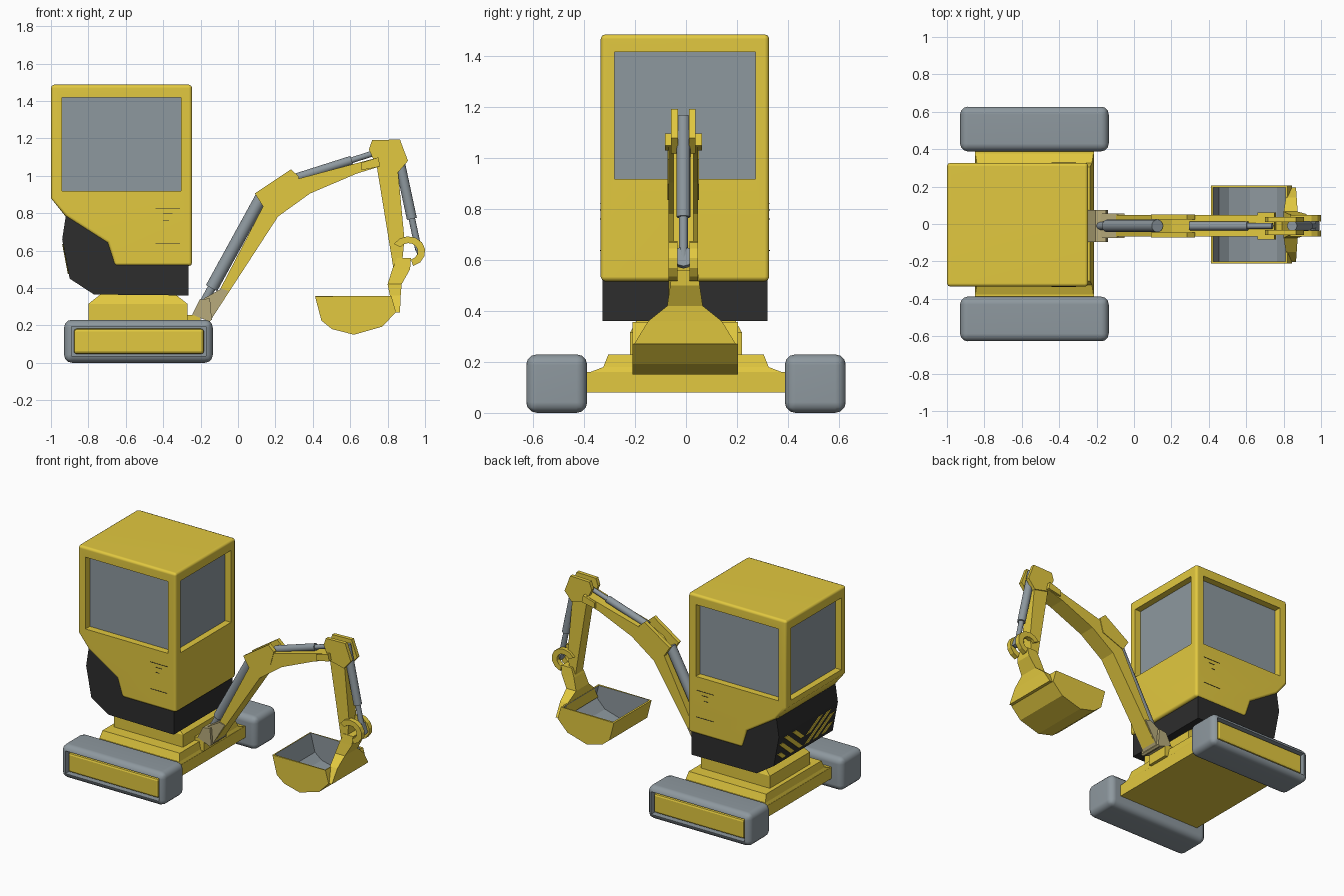
import bpy, bmesh, math
from mathutils import Vector

if "Cube" in bpy.data.objects:
    bpy.data.objects.remove(bpy.data.objects["Cube"])


def material(name, rgb):
    m = bpy.data.materials.new(name)
    m.diffuse_color = (*rgb, 1)
    m.use_nodes = True
    m.node_tree.nodes["Principled BSDF"].inputs["Base Color"].default_value = m.diffuse_color
    return m


YELLOW = material("yellow paint", (0.76, 0.58, 0.05))
GREY = material("blue grey", (0.27, 0.315, 0.345))
BLACK = material("near black", (0.026, 0.026, 0.026))
TAN = material("worn tan metal", (0.48, 0.41, 0.2))
ARM_Y = -0.01


def make(name, verts, faces, mat):
    bm = bmesh.new()
    vs = [bm.verts.new(v) for v in verts]
    for f in faces:
        bm.faces.new([vs[i] for i in f])
    bmesh.ops.recalc_face_normals(bm, faces=bm.faces)
    me = bpy.data.meshes.new(name)
    bm.to_mesh(me)
    bm.free()
    me.materials.append(mat)
    ob = bpy.data.objects.new(name, me)
    bpy.context.collection.objects.link(ob)
    return ob


def loft(name, rings, mat):
    """Skin a list of equal-length vertex rings and cap both ends."""
    n = len(rings[0])
    verts = [p for r in rings for p in r]
    faces = [list(range(n)), list(range(len(verts) - n, len(verts)))]
    for k in range(len(rings) - 1):
        for i in range(n):
            j = (i + 1) % n
            faces.append([k * n + i, k * n + j, (k + 1) * n + j, (k + 1) * n + i])
    return make(name, verts, faces, mat)


def prism(name, pts, y0, y1, mat):
    return loft(name, [[(x, y, z) for x, z in pts] for y in (y0, y1)], mat)


def rect(x0, x1, y0, y1, z):
    return [(x0, y0, z), (x1, y0, z), (x1, y1, z), (x0, y1, z)]


def box(name, x0, x1, y0, y1, z0, z1, mat):
    return loft(name, [rect(x0, x1, y0, y1, z0), rect(x0, x1, y0, y1, z1)], mat)


def apply(ob, kind, **props):
    mod = ob.modifiers.new(kind.lower(), kind)
    for k, v in props.items():
        setattr(mod, k, v)
    bpy.context.view_layer.objects.active = ob
    bpy.ops.object.modifier_apply(modifier=mod.name)


def cut(ob, *dims):
    cutter = box("cutter", *dims, YELLOW)
    cutter.hide_render = True
    apply(ob, 'BOOLEAN', object=cutter, operation='DIFFERENCE', solver='EXACT')
    bpy.data.objects.remove(cutter)


def smooth(ob, angle=35, weighted=False):
    bpy.ops.object.select_all(action='DESELECT')
    ob.select_set(True)
    bpy.context.view_layer.objects.active = ob
    bpy.ops.object.shade_smooth_by_angle(angle=math.radians(angle))
    if weighted:  # keeps the large faces looking flat
        mod = ob.modifiers.new("weighted", 'WEIGHTED_NORMAL')
        mod.keep_sharp = True


def rod(name, a, b, r, mat, y=ARM_Y, n=16):
    """Cylinder between two (x, z) points in the arm plane."""
    a, b = Vector((a[0], y, a[1])), Vector((b[0], y, b[1]))
    d = (b - a).normalized()
    side, up = Vector((0, 1, 0)), d.cross(Vector((0, 1, 0)))
    circle = [(math.cos(t), math.sin(t)) for t in (2 * math.pi * i / n for i in range(n))]
    ob = loft(name, [[p + side * c * r + up * s * r for c, s in circle] for p in (a, b)], mat)
    smooth(ob)


def ram(name, a, b, r, split):
    """Hydraulic ram: thick barrel from a, thin rod on to b."""
    m = tuple(p + (q - p) * split for p, q in zip(a, b))
    rod(name + "_barrel", a, m, r, GREY)
    rod(name + "_rod", a, b, r * 0.65, GREY)


# Tracks with recessed side panels
for s, side in ((-1, "front"), (1, "back")):
    y0, y1 = sorted((s * 0.388, s * 0.628))
    track = box(side + "_track", -0.93, -0.135, y0, y1, 0, 0.23, GREY)
    apply(track, 'BEVEL', width=0.042, segments=3)
    c0, c1 = sorted((s * 0.585, s * 0.7))
    cut(track, -0.89, -0.17, c0, c1, 0.036, 0.194)
    smooth(track, weighted=True)
    p0, p1 = sorted((s * 0.5, s * 0.618))
    panel = box(side + "_track_panel", -0.878, -0.182, p0, p1, 0.047, 0.182, YELLOW)
    apply(panel, 'BEVEL', width=0.015, segments=2)

# Chassis and stepped turntable
box("chassis_plate", -0.85, -0.215, -0.4, 0.4, 0.08, 0.16, YELLOW)
loft("chassis_step", [rect(-0.85, -0.215, -0.39, 0.39, 0.155),
                      rect(-0.84, -0.225, -0.325, 0.325, 0.18),
                      rect(-0.83, -0.235, -0.305, 0.305, 0.23)], YELLOW)
loft("turntable", [rect(-0.80, -0.27, -0.22, 0.22, 0.22),
                   rect(-0.80, -0.27, -0.22, 0.22, 0.315),
                   rect(-0.73, -0.34, -0.19, 0.19, 0.37)], YELLOW)

# Counterweight and its chevron stripes
prism("counterweight", [(-0.92, 0.79), (-0.94, 0.66), (-0.90, 0.45), (-0.77, 0.365),
                        (-0.265, 0.36), (-0.265, 0.53), (-0.6, 0.6), (-0.7, 0.7)],
      -0.328, 0.32, BLACK)
for s in (-1, 1):
    for i in range(-1, 3):
        u, w, slant = 0.01 + 0.092 * i, 0.045, 0.27
        low = min(0.88, 0.88 - (0.01 - u) / slant)      # clip at the centre line
        top = max(0.12, 0.88 - (0.305 - w - u) / slant)  # clip at the outer edge
        quad = [(u + (0.88 - t) * slant + d, t) for t, d in
                ((low, 0), (low, w), (top, w), (top, 0))]
        rings = [[(-0.94 + 0.04 * t - d, s * y, 0.66 - 0.21 * t) for y, t in quad]
                 for d in (-0.002, 0.005)]
        loft("chevron_stripe", rings, YELLOW)

# Cab shell with recessed windows on four sides
cab = prism("cab", [(-1, 1.487), (-0.245, 1.487), (-0.245, 0.517), (-0.66, 0.517),
                    (-0.70, 0.64), (-0.92, 0.78), (-1, 0.88)], -0.335, 0.327, YELLOW)
apply(cab, 'BEVEL', width=0.018, segments=2, limit_method='ANGLE', angle_limit=math.radians(60))
for y0, y1 in ((-0.5, -0.278), (0.271, 0.5)):
    cut(cab, -0.94, -0.305, y0, y1, 0.918, 1.418)
for x0, x1 in ((-1.2, -0.945), (-0.3, 0)):
    cut(cab, x0, x1, -0.28, 0.273, 0.918, 1.418)
smooth(cab, 48, weighted=True)
box("window_glass", -0.955, -0.29, -0.287, 0.28, 0.91, 1.43, GREY)

# Thin vent slits on the cab sides
for y0, y1 in ((-0.337, -0.333), (0.325, 0.329)):
    for x0, x1, z in ((-0.44, -0.31, 0.822), (-0.4, -0.35, 0.795),
                      (-0.4, -0.37, 0.76), (-0.44, -0.31, 0.636)):
        box("vent_slit", x0, x1, y0, y1, z, z + 0.003, BLACK)

# Boom foot, flared where it meets the chassis
prism("boom_foot_base", [(-0.245, 0.257), (-0.205, 0.337), (-0.15, 0.345), (-0.14, 0.23),
                         (-0.152, 0.22)], ARM_Y - 0.085, ARM_Y + 0.085, TAN)
prism("boom_foot", [(-0.16, 0.22), (-0.18, 0.345), (-0.09, 0.396), (-0.05, 0.385), (-0.145, 0.228)],
      ARM_Y - 0.066, ARM_Y + 0.066, TAN)
box("foot_mount", -0.28, -0.2, ARM_Y - 0.08, ARM_Y + 0.08, 0.17, 0.255, YELLOW)

# Boom, with side cheeks holding the rams at the bend
prism("boom", [(-0.15, 0.222), (0.214, 0.782), (0.385, 0.905), (0.636, 1.012),
               (0.76, 1.05), (0.75, 1.098), (0.326, 0.985), (0.2, 0.92),
               (0.134, 0.836), (-0.1, 0.385)], ARM_Y - 0.058, ARM_Y + 0.058, YELLOW)
cheek = [(0.134, 0.836), (0.09, 0.905), (0.283, 1.034), (0.326, 0.996), (0.3, 0.9)]
fork = [(0.66, 1.03), (0.74, 1.045), (0.76, 1.05), (0.75, 1.098), (0.66, 1.07)]
head = [(0.743, 1.044), (0.70, 1.14), (0.717, 1.19), (0.866, 1.194),
        (0.882, 1.15), (0.909, 1.08), (0.856, 1.018)]
arc = [(0.9114 + r * math.cos(t), 0.595 + 0.9 * r * math.sin(t))
       for r, steps in ((0.09, range(9)), (0.05, range(8, -1, -1)))
       for t in (math.radians(150 - 28 * k) for k in steps)]
for s in (-1, 1):
    for name, pts, a, b in (("boom_cheek", cheek, 0.035, 0.062), ("boom_fork", fork, 0.05, 0.072),
                            ("stick_head", head, 0.022, 0.048), ("bucket_link", arc, 0.024, 0.058)):
        y0, y1 = sorted((ARM_Y + s * a, ARM_Y + s * b))
        prism(name, pts, y0, y1, YELLOW)

# Stick
prism("stick", [(0.743, 1.044), (0.79, 1.08), (0.856, 1.018), (0.89, 0.66),
                (0.875, 0.51), (0.83, 0.51)], ARM_Y - 0.04, ARM_Y + 0.04, YELLOW)
rod("link_pin", (0.98, 0.615), (0.95, 0.605), 0.04, GREY, n=12)

# Hydraulic rams
ram("boom_ram", (0.125, 0.885), (-0.185, 0.32), 0.034, 0.86)
ram("stick_ram", (0.30, 0.985), (0.74, 1.125), 0.024, 0.7)
ram("bucket_ram", (0.845, 1.165), (0.966, 0.60), 0.027, 0.7)

# Bucket: open-topped shell, grey inside
side = [(0.412, 0.355), (0.446, 0.225), (0.503, 0.18), (0.62, 0.15),
        (0.77, 0.193), (0.845, 0.27), (0.82, 0.358)]
n = len(side)
verts = [(x, y, z) for y in (-0.21, 0.205) for x, z in side]
faces = [list(range(n)), list(range(n, 2 * n))]
faces += [[i, i + 1, n + i + 1, n + i] for i in range(n - 1)]
bucket = make("bucket", verts, faces, YELLOW)
bucket.data.materials.append(GREY)
low = min(bucket.data.polygons, key=lambda p: p.center.z)
if low.normal.z > 0:
    bucket.data.flip_normals()
apply(bucket, 'SOLIDIFY', thickness=0.014, offset=-1, material_offset=1, material_offset_rim=0)

# Tapered bracket joining the bucket to the stick
loft("bucket_bracket", [rect(x0, x1, ARM_Y * 0.4 - h, ARM_Y * 0.4 + h, z) for z, x0, x1, h in (
    (0.27, 0.82, 0.866, 0.2), (0.36, 0.812, 0.87, 0.145), (0.42, 0.80, 0.875, 0.07),
    (0.50, 0.825, 0.92, 0.058), (0.56, 0.85, 0.925, 0.05))], YELLOW)
